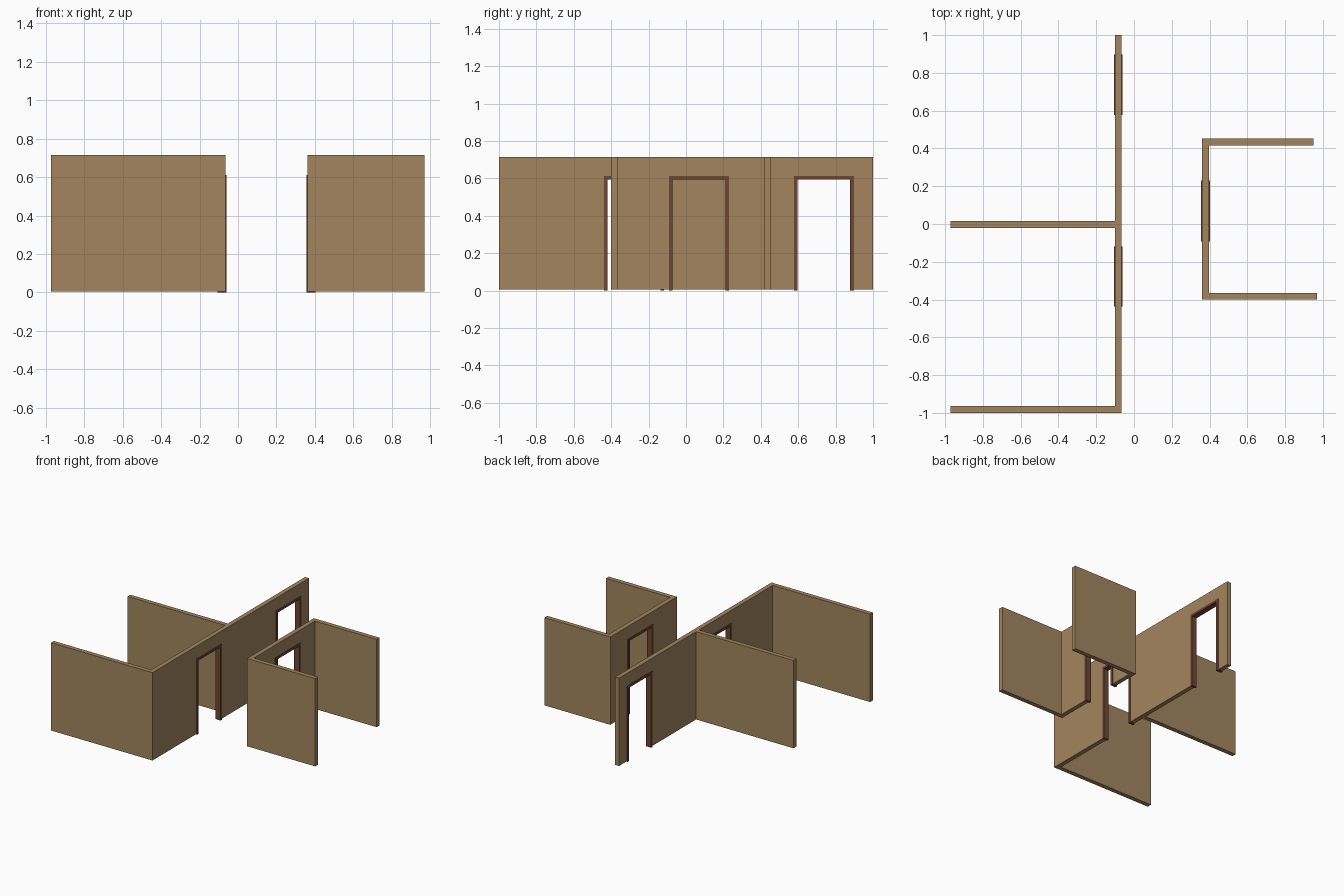
import bpy, bmesh

if "Cube" in bpy.data.objects:
    bpy.data.objects.remove(bpy.data.objects["Cube"])

WALL_BOTTOM, WALL_TOP = 0.005, 0.715
FRAME_TOP, JAMB = 0.612, 0.019


def material(name, color):
    m = bpy.data.materials.new(name)
    m.diffuse_color = (*color, 1)
    m.use_nodes = True
    m.node_tree.nodes["Principled BSDF"].inputs["Base Color"].default_value = m.diffuse_color
    return m


plaster = material("tan_wall", (0.366, 0.235, 0.114))
wood = material("red_brown_wood", (0.156, 0.061, 0.036))


def prism(name, points, extrude, mat):
    """Extrude a flat outline along a vector into a closed solid."""
    bm = bmesh.new()
    face = bm.faces.new([bm.verts.new(p) for p in points])
    new = bmesh.ops.extrude_face_region(bm, geom=[face], use_keep_orig=True)["geom"]
    bmesh.ops.translate(bm, vec=extrude, verts=[v for v in new if isinstance(v, bmesh.types.BMVert)])
    bmesh.ops.recalc_face_normals(bm, faces=bm.faces)
    mesh = bpy.data.meshes.new(name)
    bm.to_mesh(mesh)
    bm.free()
    mesh.materials.append(mat)
    obj = bpy.data.objects.new(name, mesh)
    bpy.context.collection.objects.link(obj)
    return obj


def wall(name, footprint):
    pts = [(x, y, WALL_BOTTOM) for x, y in footprint]
    return prism(name, pts, (0, 0, WALL_TOP - WALL_BOTTOM), plaster)


def doorway(wall_obj, name, x, y0, y1):
    """Cut an opening through a wall and line it with a three-sided frame."""
    g = JAMB / 2
    hole = [(x - 0.1, y0 + g, -0.1), (x - 0.1, y1 - g, -0.1),
            (x - 0.1, y1 - g, FRAME_TOP - g), (x - 0.1, y0 + g, FRAME_TOP - g)]
    cutter = prism(name + "_cutter", hole, (0.2, 0, 0), plaster)
    cutter.hide_render = True
    mod = wall_obj.modifiers.new("opening", 'BOOLEAN')
    mod.operation, mod.solver, mod.object = 'DIFFERENCE', 'EXACT', cutter
    bpy.context.view_layer.objects.active = wall_obj
    bpy.ops.object.modifier_apply(modifier=mod.name)
    bpy.data.objects.remove(cutter)
    a, b, t = y0 + JAMB, y1 - JAMB, FRAME_TOP - JAMB
    outline = [(y0, 0), (y0, FRAME_TOP), (y1, FRAME_TOP), (y1, 0),
               (b, 0), (b, t), (a, t), (a, 0)]
    prism(name, [(x - 0.023, y, z) for y, z in outline], (0.046, 0, 0), wood)


# Left walls: long spine with two side walls
left = wall("left_walls", [
    (-0.972, -1), (-0.065, -1), (-0.065, 1), (-0.101, 1), (-0.101, 0.015),
    (-0.972, 0.015), (-0.972, -0.021), (-0.101, -0.021), (-0.101, -0.964), (-0.972, -0.964)])
doorway(left, "back_door_frame", -0.083, 0.578, 0.897)
doorway(left, "front_door_frame", -0.083, -0.438, -0.118)

# Right walls: C-shaped room
right = wall("right_walls", [
    (0.361, -0.4), (0.97, -0.4), (0.97, -0.364), (0.397, -0.364),
    (0.397, 0.416), (0.949, 0.416), (0.949, 0.452), (0.361, 0.452)])
doorway(right, "right_door_frame", 0.379, -0.092, 0.229)
